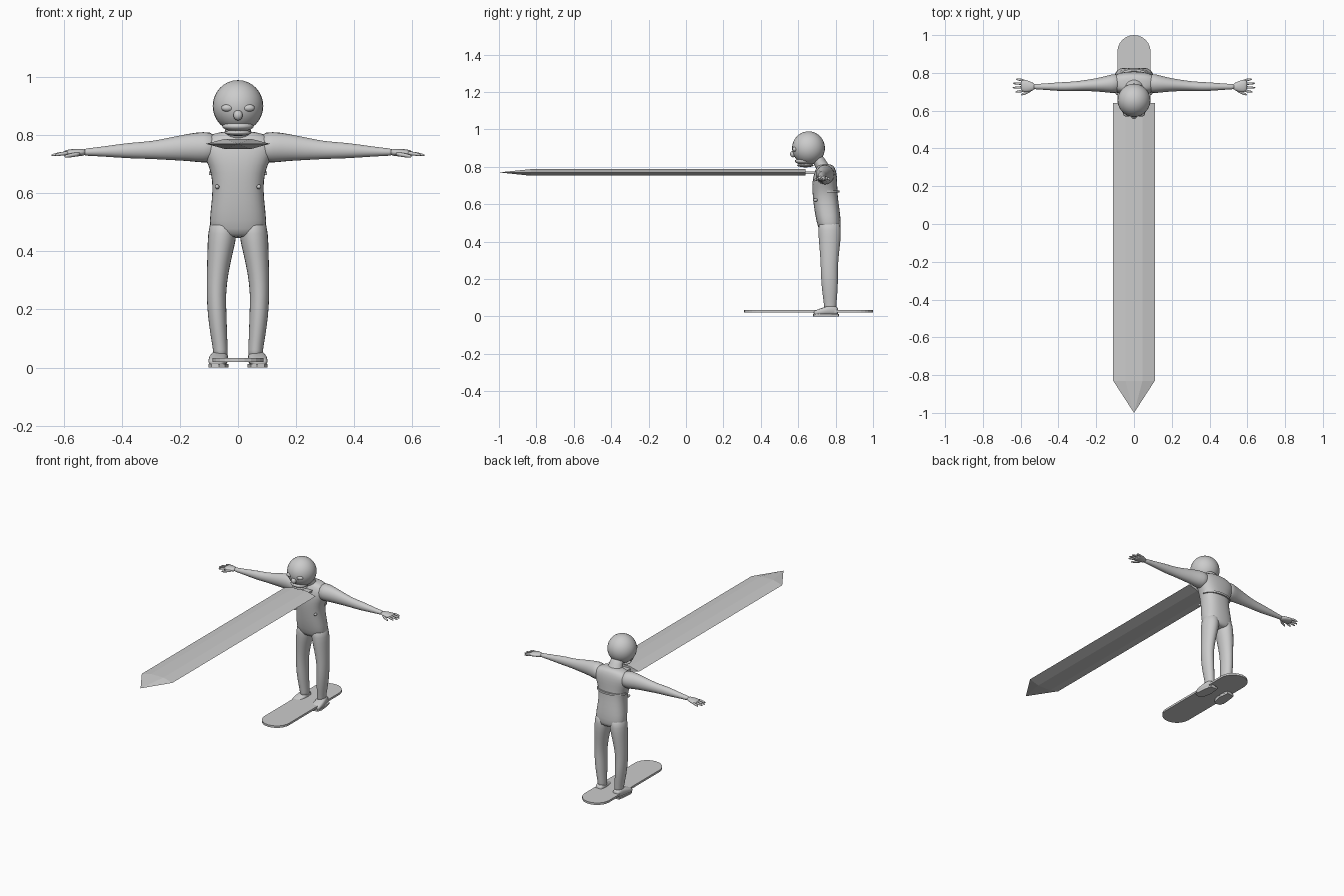
import bpy, bmesh, math
from mathutils import Vector

if "Cube" in bpy.data.objects:
    bpy.data.objects.remove(bpy.data.objects["Cube"])

grey = bpy.data.materials.new("plain grey")
grey.diffuse_color = (0.6, 0.6, 0.6, 1)
grey.use_nodes = True
grey.node_tree.nodes["Principled BSDF"].inputs["Base Color"].default_value = grey.diffuse_color


def finish(name, bm, smooth=True, subsurf=0):
    bmesh.ops.recalc_face_normals(bm, faces=bm.faces[:])
    me = bpy.data.meshes.new(name)
    bm.to_mesh(me)
    bm.free()
    ob = bpy.data.objects.new(name, me)
    bpy.context.collection.objects.link(ob)
    me.materials.append(grey)
    for p in me.polygons:
        p.use_smooth = smooth
    if subsurf:
        ob.modifiers.new("smooth", 'SUBSURF').levels = subsurf
        ob.modifiers["smooth"].render_levels = subsurf
    return ob


def loft(name, sections, along='z', n=12, power=1.0, subsurf=1):
    """Skin of elliptical rings; each section is (centre, radius a, radius b)."""
    bm = bmesh.new()
    rings = []
    for c, ra, rb in sections:
        ring = []
        for i in range(n):
            t = 2 * math.pi * (i + 0.5) / n
            u = ra * math.copysign(abs(math.cos(t)) ** power, math.cos(t))
            v = rb * math.copysign(abs(math.sin(t)) ** power, math.sin(t))
            off = {'z': (u, v, 0), 'x': (0, u, v), 'y': (u, 0, v)}[along]
            ring.append(bm.verts.new(Vector(c) + Vector(off)))
        rings.append(ring)
    for a, b in zip(rings, rings[1:]):
        for i in range(n):
            bm.faces.new((a[i], a[(i + 1) % n], b[(i + 1) % n], b[i]))
    bm.faces.new(rings[0])
    bm.faces.new(rings[-1])
    return finish(name, bm, True, subsurf)


def ball(name, c, r, seg=16):
    bm = bmesh.new()
    bmesh.ops.create_uvsphere(bm, u_segments=seg, v_segments=seg // 2 + 2, radius=1)
    for v in bm.verts:
        v.co = Vector((v.co.x * r[0], v.co.y * r[1], v.co.z * r[2])) + Vector(c)
    return finish(name, bm)


def plate(name, outline, z0, z1):
    bm = bmesh.new()
    f = bm.faces.new([bm.verts.new((x, y, z0)) for x, y in outline])
    top = bmesh.ops.extrude_face_region(bm, geom=[f])['geom']
    for v in top:
        if isinstance(v, bmesh.types.BMVert):
            v.co.z = z1
    return finish(name, bm, False)


# Blade: long hexagonal bar with a pointed tip, and the tang behind it
bm = bmesh.new()
prof = [(-.11, .77), (-.045, .787), (.045, .787), (.11, .77), (.045, .752), (-.045, .752)]
back, front = [[bm.verts.new((x, y, z)) for x, z in prof] for y in (.64, -.83)]
tip = bm.verts.new((0, -1, .77))
bm.faces.new(back)
for i in range(6):
    j = (i + 1) % 6
    bm.faces.new((back[i], back[j], front[j], front[i]))
    bm.faces.new((front[i], front[j], tip))
finish("blade", bm, False)
plate("blade_tang", [(-.05, .63), (.05, .63), (.05, .74), (-.05, .74)], .762, .775)

# Board with rounded ends
outline = []
for cy, a0 in ((.912, 0), (.398, math.pi)):
    for i in range(13):
        a = a0 + math.pi * i / 12
        outline.append((.088 * math.cos(a), cy + .088 * math.sin(a)))
plate("board", outline, .020, .033)

# Head and face
ball("head", (0, .655, .9), (.087, .088, .089), 28)
ball("nose", (0, .572, .868), (.017, .016, .018), 10)
ball("upper_lip", (0, .628, .830), (.054, .046, .018))
ball("lower_lip", (0, .638, .808), (.046, .044, .011))
loft("neck", [((0, .745, .77), .062, .045), ((0, .732, .80), .05, .042),
              ((0, .712, .83), .042, .038), ((0, .69, .87), .042, .04)])

# Torso
loft("torso", [((0, .77, .445), .07, .05), ((0, .768, .47), .103, .062),
               ((0, .758, .54), .096, .069), ((0, .748, .61), .088, .068),
               ((0, .742, .67), .092, .068), ((0, .742, .72), .115, .068),
               ((0, .745, .765), .135, .062), ((0, .747, .795), .115, .05),
               ((0, .745, .815), .055, .038)], power=.8, n=16)

# Thin crescent fold across the back
plate("back_fold", [(.1 * math.cos(math.pi * i / 12), .755 + .066 * math.sin(math.pi * i / 12))
                    for i in range(13)], .662, .674)

for s, side in ((-1, "left"), (1, "right")):
    # Face and chest details
    ball(side + "_eyelid", (s * .036, .582, .893), (.023, .014, .013), 10)
    ball(side + "_chest_knob", (s * .072, .692, .622), (.008, .014, .008), 8)

    # Arm, running outwards from the shoulder
    loft(side + "_arm", [((s * x, y, z), ry, rz) for x, y, z, ry, rz in (
        (.07, .745, .757, .055, .054), (.12, .743, .758, .052, .056),
        (.17, .738, .758, .040, .049), (.23, .735, .753, .033, .041),
        (.30, .730, .748, .026, .031), (.36, .727, .747, .026, .029),
        (.42, .727, .745, .022, .023), (.50, .727, .742, .015, .014),
        (.54, .727, .741, .015, .013))], along='x')

    # Hand: palm, four fingers and a thumb
    loft(side + "_palm", [((s * x, y, z), ry, rz) for x, y, z, ry, rz in (
        (.52, .727, .741, .014, .012), (.55, .728, .740, .029, .014),
        (.585, .732, .738, .036, .013), (.60, .735, .737, .03, .009))], along='x')
    for k in range(4):
        y = .706 + .018 * k
        reach = (.630, .645, .643, .625)[k]
        loft(side + "_finger", [((s * .58, y, .738), .008, .008),
                                ((s * .61, y + .003 * (k - 1.5), .736), .007, .007),
                                ((s * reach, y + .005 * (k - 1.5), .730), .005, .005)],
             along='x', n=8)
    loft(side + "_thumb", [((s * .54, .712, .736), .011, .009),
                           ((s * .57, .694, .731), .008, .008),
                           ((s * .60, .683, .726), .006, .006)], along='x', n=8)

    # Leg, from hip to ankle
    loft(side + "_leg", [((s * x, y, z), rx, ry) for x, y, z, rx, ry in (
        (.050, .766, .52, .046, .058), (.053, .768, .46, .053, .064),
        (.061, .768, .40, .046, .060), (.071, .767, .32, .038, .051),
        (.075, .766, .25, .034, .047), (.072, .768, .18, .034, .047),
        (.065, .770, .10, .029, .039), (.060, .771, .06, .026, .034),
        (.060, .771, .03, .027, .035))])

    # Shoe: low sole with a rounded upper
    loft(side + "_shoe", [((s * x, y, z), rx, rz) for x, y, z, rx, rz in (
        (.076, .682, .018, .020, .009), (.072, .695, .020, .031, .015),
        (.069, .735, .027, .034, .021), (.063, .775, .034, .031, .029),
        (.062, .805, .030, .025, .024), (.062, .815, .026, .018, .017))],
        along='y', power=.7)
    plate(side + "_sole", [(s * x, y) for x, y in (
        (.045, .69), (.065, .678), (.092, .684), (.102, .71), (.097, .77),
        (.088, .815), (.04, .818), (.032, .75))], 0, .012)
